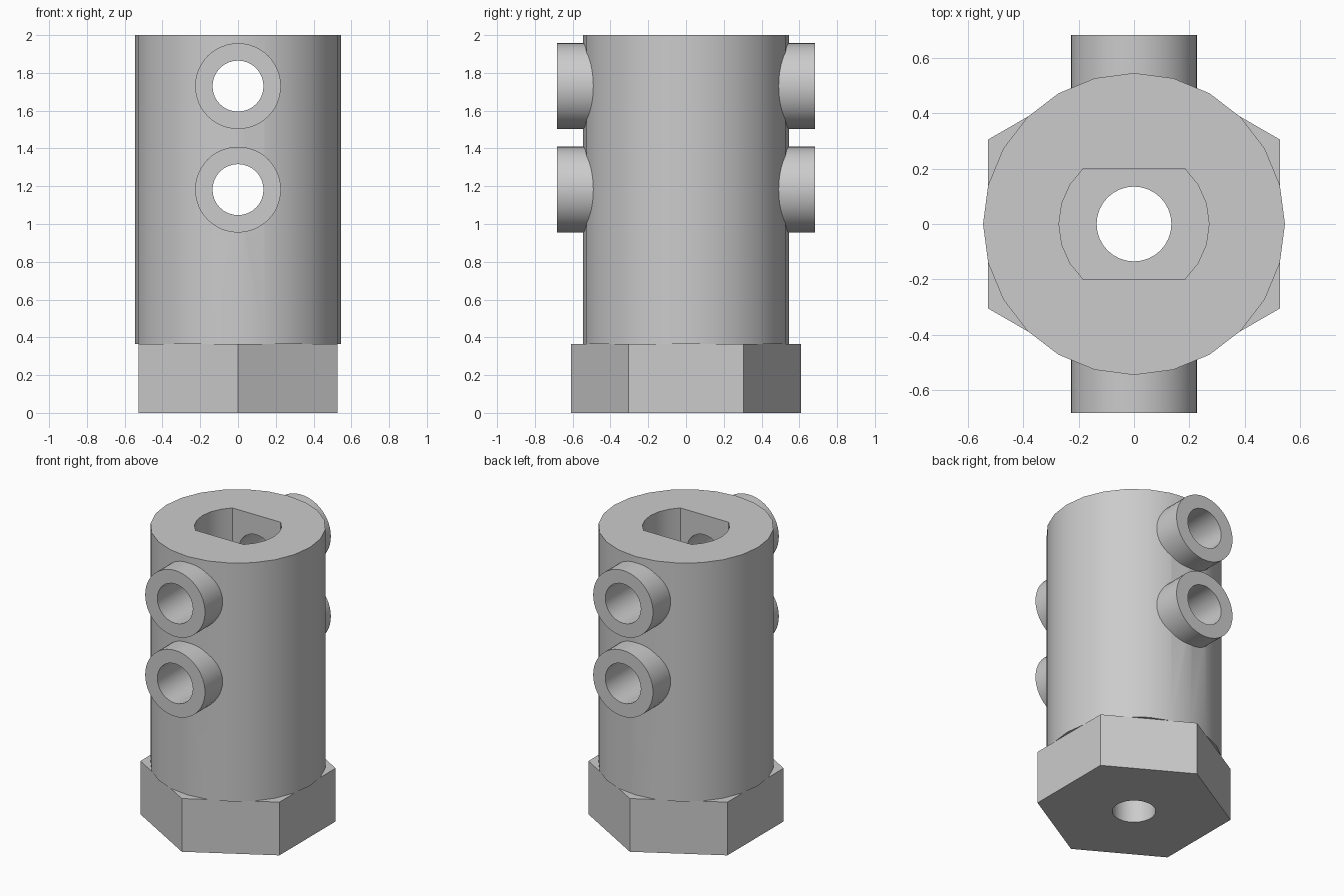
import bpy, bmesh, math
from mathutils import Matrix

cube = bpy.data.objects.get("Cube")
if cube:
    bpy.data.objects.remove(cube, do_unlink=True)

grey = bpy.data.materials.new("plain grey")
grey.use_nodes = True
colour = (0.6, 0.6, 0.6, 1)
grey.diffuse_color = colour
grey.node_tree.nodes["Principled BSDF"].inputs["Base Color"].default_value = colour

BODY_R, HEX_R, HEX_TOP, TOP = 0.545, 0.609, 0.365, 2.0
BORE_R, BORE_FLAT, HOLE_R = 0.271, 0.2, 0.135
BOSS_R, BOSS_END = 0.227, 0.682
HOLE_HEIGHTS = {"lower": 1.182, "upper": 1.73}


def ring(radius, sides, start=0):
    return [(radius * math.cos(start + math.tau * i / sides),
             radius * math.sin(start + math.tau * i / sides)) for i in range(sides)]


def prism(name, outline, low, high, matrix=Matrix()):
    """Extrude an outline from low to high, then place it."""
    bm = bmesh.new()
    base = bm.faces.new([bm.verts.new((x, y, low)) for x, y in outline])
    out = bmesh.ops.extrude_face_region(bm, geom=[base])
    tips = [v for v in out["geom"] if isinstance(v, bmesh.types.BMVert)]
    bmesh.ops.translate(bm, verts=tips, vec=(0, 0, high - low))
    bmesh.ops.transform(bm, verts=bm.verts, matrix=matrix)
    bmesh.ops.recalc_face_normals(bm, faces=bm.faces)
    mesh = bpy.data.meshes.new(name)
    bm.to_mesh(mesh)
    bm.free()
    mesh.materials.append(grey)
    obj = bpy.data.objects.new(name, mesh)
    bpy.context.collection.objects.link(obj)
    return obj


def finish(obj, cutters):
    """Cut the holes and smooth the round sides."""
    bpy.ops.object.select_all(action="DESELECT")
    obj.select_set(True)
    bpy.context.view_layer.objects.active = obj
    for cutter in cutters:
        mod = obj.modifiers.new("hole", "BOOLEAN")
        mod.operation, mod.solver, mod.object = "DIFFERENCE", "EXACT", cutter
        bpy.ops.object.modifier_apply(modifier=mod.name)
    bpy.ops.object.shade_smooth_by_angle(angle=math.radians(30))


def across(z):
    return Matrix.Translation((0, 0, z)) @ Matrix.Rotation(math.pi / 2, 4, "X")


# Cutters: flat-sided bore, axial hole, two cross holes
half = math.asin(BORE_FLAT / BORE_R)
arc = [half * (i / 3 - 1) for i in range(7)]
bore_outline = [(BORE_R * math.cos(a + t), BORE_R * math.sin(a + t))
                for t in (0, math.pi) for a in arc]
bore = prism("bore_cutter", bore_outline, HEX_TOP - 0.1, TOP + 0.1)
axial = prism("axial_cutter", ring(HOLE_R, 32), -0.1, HEX_TOP + 0.1)
cross = {k: prism(k + "_cross_cutter", ring(HOLE_R, 32), -1, 1, across(z))
         for k, z in HOLE_HEIGHTS.items()}

# Round sleeve
sleeve = prism("sleeve", ring(BODY_R, 24), HEX_TOP, TOP)
finish(sleeve, [bore, *cross.values()])

# Hexagonal foot, its top forming the floor of the bore
foot = prism("hex_foot", ring(HEX_R, 6, math.pi / 2), 0, HEX_TOP)
finish(foot, [axial])

# Screw bosses on front and back
for level, z in HOLE_HEIGHTS.items():
    for side, low, high in (("front", 0.4, BOSS_END), ("back", -BOSS_END, -0.4)):
        boss = prism(f"{side}_{level}_boss", ring(BOSS_R, 48), low, high, across(z))
        finish(boss, [cross[level]])

for cutter in (bore, axial, *cross.values()):
    bpy.data.objects.remove(cutter, do_unlink=True)
